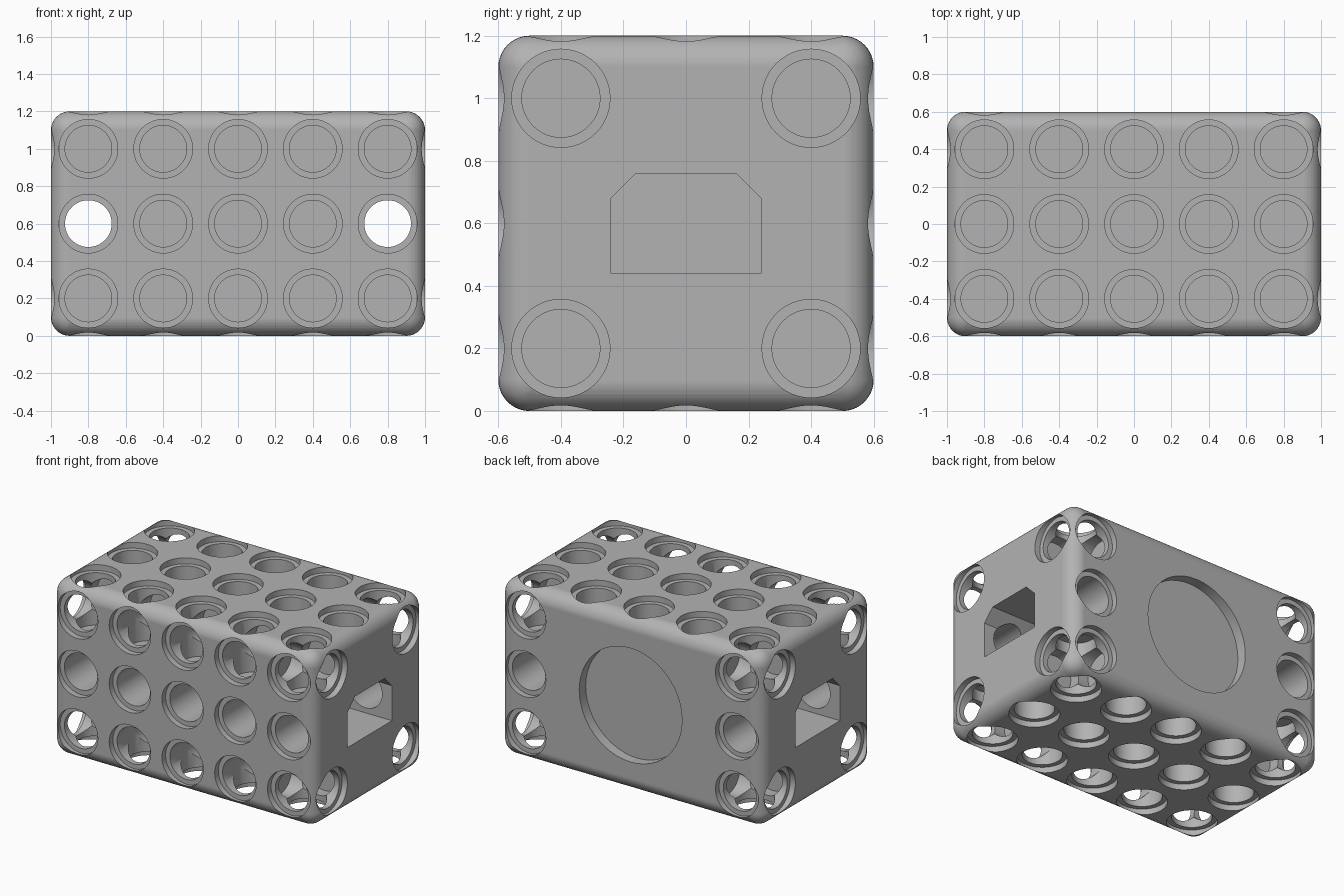
import bpy, bmesh
from math import cos, sin, pi
from mathutils import Matrix, Vector

if "Cube" in bpy.data.objects:
    bpy.data.objects.remove(bpy.data.objects["Cube"])

HALF = Vector((1.0, 0.6, 0.6))
CENTRE = Vector((0, 0, 0.6))
PITCH = 0.4
SIDES = 48
X, Y, Z = Vector((1, 0, 0)), Vector((0, 1, 0)), Vector((0, 0, 1))


def make_object(name, bm):
    bmesh.ops.recalc_face_normals(bm, faces=bm.faces)
    mesh = bpy.data.meshes.new(name)
    bm.to_mesh(mesh)
    bm.free()
    obj = bpy.data.objects.new(name, mesh)
    bpy.context.collection.objects.link(obj)
    return obj


def circle(u, v, r):
    return [(u + r * cos(2 * pi * i / SIDES), v + r * sin(2 * pi * i / SIDES))
            for i in range(SIDES)]


def loft(bm, sections, frame):
    """Closed solid through (outline, depth) sections, depth going into the face."""
    rings = [[bm.verts.new(frame @ Vector((u, v, -d))) for u, v in outline]
             for outline, d in sections]
    for a, b in zip(rings, rings[1:]):
        for i in range(len(a)):
            j = (i + 1) % len(a)
            bm.faces.new((a[i], a[j], b[j], b[i]))
    bm.faces.new(rings[0])
    bm.faces.new(rings[-1])


def peg_hole(bm, frame, u, v, depth=0.4):
    wide, narrow = circle(u, v, 0.157), circle(u, v, 0.125)
    sections = [(wide, -0.1), (wide, 0.04)]
    if depth:
        sections += [(narrow, 0.04), (narrow, depth)]
    loft(bm, sections, frame)


def face_frame(normal, up):
    side = up.cross(normal)
    origin = CENTRE + Vector([n * h for n, h in zip(normal, HALF)])
    frame = Matrix((side, up, normal)).transposed().to_4x4()
    frame.translation = origin
    return frame


# Rounded block
bm = bmesh.new()
bmesh.ops.create_cube(bm, size=2)
bmesh.ops.scale(bm, vec=HALF, verts=bm.verts)
bmesh.ops.translate(bm, vec=CENTRE, verts=bm.verts)
bmesh.ops.bevel(bm, geom=bm.edges[:], offset=0.1, segments=10, profile=0.5,
                affect='EDGES')
block = make_object("block", bm)

cutters = []

# Full hole grids on the front, top and bottom; end holes in the middle row run through
for name, normal, up in (("front", -Y, Z), ("top", Z, Y), ("bottom", -Z, -Y)):
    bm = bmesh.new()
    frame = face_frame(normal, up)
    for i in range(-2, 3):
        for j in range(-1, 2):
            through = name == "front" and abs(i) == 2 and j == 0
            peg_hole(bm, frame, i * PITCH, j * PITCH, 1.3 if through else 0.4)
    cutters.append(make_object(name + "_hole_cutter", bm))

# Back: end columns of holes and a shallow round recess
bm = bmesh.new()
frame = face_frame(Y, Z)
for i in (-2, 2):
    for j in range(-1, 2):
        peg_hole(bm, frame, i * PITCH, j * PITCH, 0.4 if j else 0)
disc = circle(0, 0, 0.39)
loft(bm, [(disc, -0.1), (disc, 0.07)], frame)
cutters.append(make_object("back_cutter", bm))

# Ends: corner holes and a socket with chamfered top corners
socket = [(-0.24, -0.16), (0.24, -0.16), (0.24, 0.08),
          (0.16, 0.16), (-0.16, 0.16), (-0.24, 0.08)]
for name, normal in (("left", X), ("right", -X)):
    bm = bmesh.new()
    frame = face_frame(normal, Z)
    for i in (-1, 1):
        for j in (-1, 1):
            peg_hole(bm, frame, i * PITCH, j * PITCH)
    loft(bm, [(socket, -0.1), (socket, 0.4)], frame)
    cutters.append(make_object(name + "_end_cutter", bm))

# Cut everything out of the block
bpy.ops.object.select_all(action='DESELECT')
bpy.context.view_layer.objects.active = block
block.select_set(True)
for cutter in cutters:
    mod = block.modifiers.new(cutter.name, 'BOOLEAN')
    mod.operation = 'DIFFERENCE'
    mod.solver = 'MANIFOLD'
    mod.object = cutter
    bpy.ops.object.modifier_apply(modifier=mod.name)
for cutter in cutters:
    bpy.data.objects.remove(cutter)

# Smooth shading with crisp hole rims
bpy.ops.object.shade_smooth_by_angle(angle=pi / 6)
weighted = block.modifiers.new("even_shading", 'WEIGHTED_NORMAL')
weighted.keep_sharp = True

# Material
grey = bpy.data.materials.new("light_grey")
grey.use_nodes = True
colour = (0.45, 0.45, 0.45, 1)
grey.diffuse_color = colour
grey.node_tree.nodes["Principled BSDF"].inputs["Base Color"].default_value = colour
block.data.materials.clear()
block.data.materials.append(grey)
